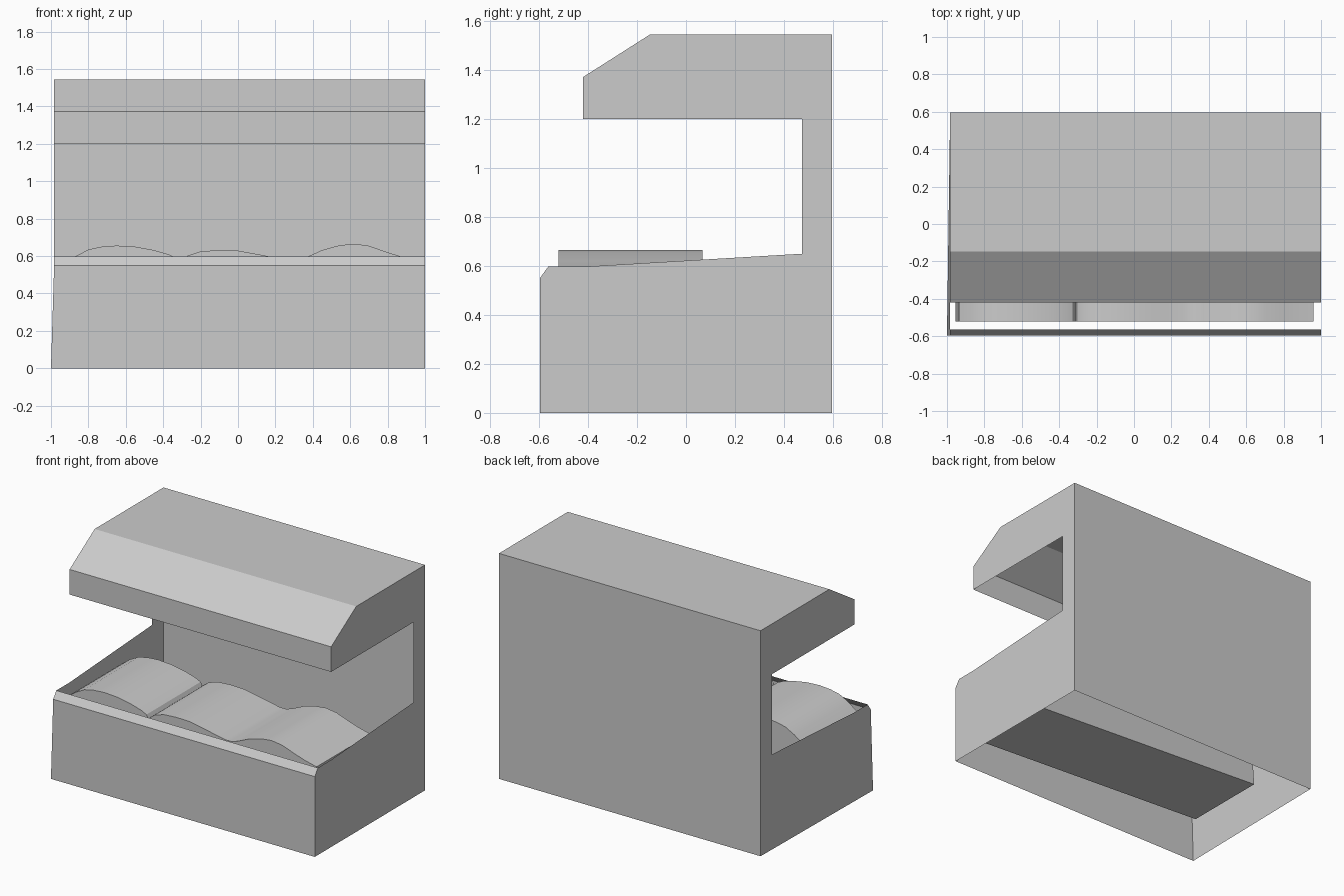
import bpy
import math

if "Cube" in bpy.data.objects:
    bpy.data.objects.remove(bpy.data.objects["Cube"])


def make_object(name, verts, faces):
    mesh = bpy.data.meshes.new(name)
    mesh.from_pydata(verts, [], faces)
    mesh.validate()
    obj = bpy.data.objects.new(name, mesh)
    bpy.context.collection.objects.link(obj)
    return obj


# Side outline of the cabinet (y, z), C-shaped, starting at bottom front
outline = [(-0.597, 0), (-0.597, 0.55), (-0.563, 0.597), (-0.42, 0.597),
           (0.473, 0.65), (0.473, 1.2), (-0.42, 1.2), (-0.42, 1.372),
           (-0.148, 1.545), (0.597, 1.545), (0.597, 0)]
n = len(outline)

# Cabinet: thin open shell; the lower left front corner flares out slightly
left = [(-1.0 if i == 0 else -0.983, y, z) for i, (y, z) in enumerate(outline)]
right = [(1.0, y, z) for y, z in outline]

# Panels: front, front lip, hood front, hood slope, top, back.
# The tray top, hood underside and bottom stay open.
panels = [(i, i + n, i + 1 + n, i + 1) for i in (0, 1, 6, 7, 8, 9)]
sides = [tuple(range(n)), tuple(range(2 * n - 1, n - 1, -1))]
make_object("cabinet_shell", left + right, panels + sides)

# Goods block: wavy-topped, slightly tilted box hanging in the tray (x, z)
wave = [(-0.935, 0.55), (-0.87, 0.598), (-0.80, 0.635), (-0.73, 0.65),
        (-0.65, 0.656), (-0.55, 0.65), (-0.45, 0.632), (-0.37, 0.609),
        (-0.33, 0.59), (-0.31, 0.556), (-0.30, 0.58), (-0.27, 0.602),
        (-0.2, 0.625), (-0.1, 0.632), (0.0, 0.629), (0.1, 0.611),
        (0.17, 0.597), (0.27, 0.578), (0.32, 0.578), (0.37, 0.596),
        (0.45, 0.632), (0.54, 0.657), (0.62, 0.666), (0.70, 0.655),
        (0.80, 0.62), (0.87, 0.598), (0.96, 0.577)]
section = [(-0.955, 0.26)] + wave + [(0.943, 0.163)]
m = len(section)
front = [(x, -0.52, z) for x, z in section]
back = [(x, 0.067, z) for x, z in section]
faces = [(i, i + m, (i + 1) % m + m, (i + 1) % m) for i in range(m)]
faces += [tuple(range(m)), tuple(range(2 * m - 1, m - 1, -1))]
goods = make_object("goods_block", front + back, faces)

# Smooth the waves, keep box edges sharp
bpy.context.view_layer.objects.active = goods
goods.select_set(True)
bpy.ops.object.shade_smooth_by_angle(angle=math.radians(30))
